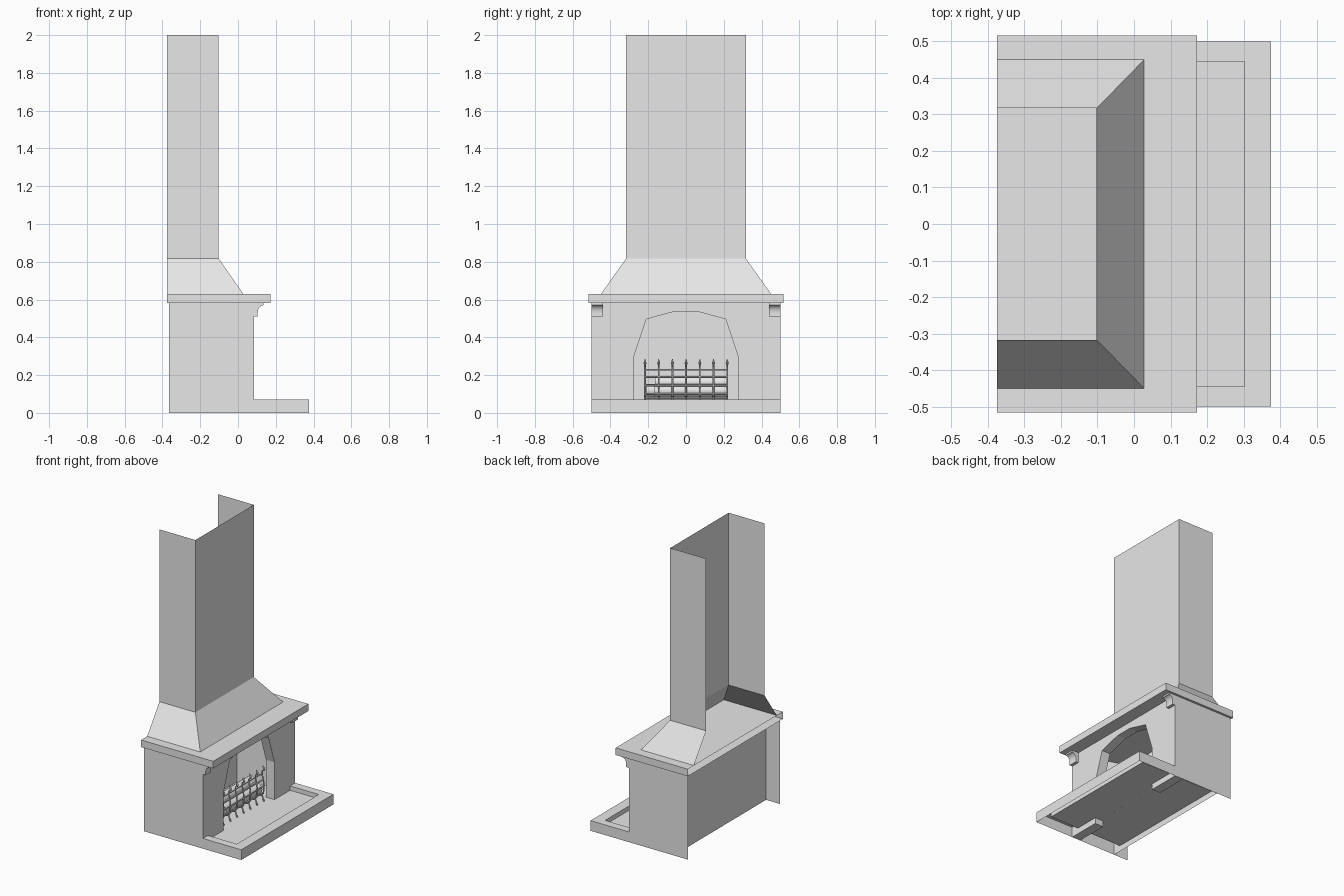
import bpy, bmesh, math
from mathutils import Vector

if "Cube" in bpy.data.objects:
    bpy.data.objects.remove(bpy.data.objects["Cube"])

stone = bpy.data.materials.new("pale_grey")
stone.diffuse_color = (0.8, 0.8, 0.8, 1)
stone.use_nodes = True
stone.node_tree.nodes["Principled BSDF"].inputs["Base Color"].default_value = stone.diffuse_color


def finish(name, bm, smooth=False):
    me = bpy.data.meshes.new(name)
    bm.to_mesh(me)
    bm.free()
    me.materials.append(stone)
    ob = bpy.data.objects.new(name, me)
    bpy.context.collection.objects.link(ob)
    if smooth:
        for o in bpy.context.selected_objects:
            o.select_set(False)
        ob.select_set(True)
        bpy.context.view_layer.objects.active = ob
        bpy.ops.object.shade_smooth_by_angle(angle=math.radians(40))
    return ob


def face(bm, pts):
    return bm.faces.new([bm.verts.new(p) for p in pts])


def box(bm, x0, x1, y0, y1, z0, z1, skip=()):
    """Axis-aligned box; sides named in skip are left open."""
    v = [bm.verts.new((x, y, z)) for x in (x0, x1) for y in (y0, y1) for z in (z0, z1)]
    sides = {"-x": (0, 1, 3, 2), "+x": (4, 6, 7, 5), "-y": (0, 4, 5, 1),
             "+y": (2, 3, 7, 6), "-z": (0, 2, 6, 4), "+z": (1, 5, 7, 3)}
    for key, ids in sides.items():
        if key not in skip:
            bm.faces.new([v[i] for i in ids])


def extrude(bm, pts, vec):
    """Solid made by sweeping a flat outline along vec."""
    geo = bmesh.ops.extrude_face_region(bm, geom=[face(bm, pts)])["geom"]
    bmesh.ops.translate(bm, vec=vec,
                        verts=[g for g in geo if isinstance(g, bmesh.types.BMVert)])
    bmesh.ops.recalc_face_normals(bm, faces=bm.faces)


def strips(bm, sections, x_back):
    """Three-sided bands open towards -x."""
    rings = [[bm.verts.new(p) for p in
              ((x_back, -y, z), (x, -y, z), (x, y, z), (x_back, y, z))]
             for x, y, z in sections]
    for lo, hi in zip(rings, rings[1:]):
        for i in range(3):
            bm.faces.new((lo[i], lo[i + 1], hi[i + 1], hi[i]))


def rod(bm, a, b, r, r2=None, seg=8):
    a, b = Vector(a), Vector(b)
    d = b - a
    m = d.to_track_quat("Z", "Y").to_matrix().to_4x4()
    m.translation = (a + b) / 2
    bmesh.ops.create_cone(bm, cap_ends=True, segments=seg, radius1=r,
                          radius2=r if r2 is None else r2, depth=d.length, matrix=m)


TOP = 0.581      # underside of the shelf
FRONT = 0.084    # face of the front wall
INNER = 0.019    # rear of the front wall
BACK = -0.258    # recessed back wall
FLOOR = 0.04     # sunken hearth floor

# Chimney and hood: three-sided sheet, open at the back and top
bm = bmesh.new()
strips(bm, ((0.028, 0.45, 0.63), (-0.102, 0.317, 0.817), (-0.102, 0.317, 2.0)), -0.375)
finish("chimney_hood", bm)

# Mantel shelf
bm = bmesh.new()
box(bm, -0.375, 0.173, -0.516, 0.516, TOP, 0.63, skip=("-x",))
finish("mantel_shelf", bm)

# Front wall with the arched opening
bm = bmesh.new()
arch = [(0.276, 0.0), (0.276, 0.297), (0.21, 0.496), (0.06, 0.537)]
arch = arch + [(-y, z) for y, z in reversed(arch)]
outline = arch + [(-0.5, 0), (-0.5, TOP), (0.5, TOP), (0.5, 0)]
extrude(bm, [(INNER, y, z) for y, z in outline], (FRONT - INNER, 0, 0))
finish("front_wall", bm)

# Outer side walls and recessed back wall
bm = bmesh.new()
for s in (-1, 1):
    face(bm, [(-0.365, s * 0.5, 0), (INNER, s * 0.5, 0),
              (INNER, s * 0.5, TOP), (-0.365, s * 0.5, TOP)][::-s])
face(bm, [(BACK, -0.5, 0), (BACK, 0.5, 0), (BACK, 0.5, TOP), (BACK, -0.5, TOP)])
finish("body_walls", bm)

# Firebox side walls, narrowing towards the back
bm = bmesh.new()
for s in (-1, 1):
    face(bm, [(BACK, s * 0.36, FLOOR), (INNER, s * 0.445, FLOOR),
              (INNER, s * 0.445, TOP), (BACK, s * 0.36, TOP)][::s])
finish("firebox_sides", bm)

# Hearth: hollow raised rim around a sunken floor
bm = bmesh.new()
strips(bm, ((0.375, 0.5, 0.0), (0.375, 0.5, 0.07), (0.303, 0.445, 0.07),
            (0.303, 0.445, FLOOR)), FRONT)
finish("hearth_rim", bm)
bm = bmesh.new()
face(bm, [(BACK, -0.445, FLOOR), (0.303, -0.445, FLOOR),
          (0.303, 0.445, FLOOR), (BACK, 0.445, FLOOR)])
finish("hearth_floor", bm)

# Curved corbels under the shelf
bm = bmesh.new()
profile = [(FRONT, TOP), (FRONT, 0.51), (0.104, 0.51), (0.104, 0.525)]
profile += [(0.134 - 0.03 * math.cos(t), 0.53 + 0.04 * math.sin(t))
            for t in [i * math.pi / 12 for i in range(7)]]
profile += [(0.134, TOP)]
for y0 in (-0.5, 0.44):
    extrude(bm, [(x, y0, z) for x, z in profile], (0, 0.06, 0))
finish("corbels", bm, True)

# Fire grate: curved uprights with pointed tips, cross rails and feet
bm = bmesh.new()
path = [(-0.16, 0.075), (0.02, 0.075), (0.04, 0.095), (0.045, 0.14), (0.04, 0.19),
        (0.03, 0.225), (0.032, 0.245), (0.045, 0.258)]
for i in range(7):
    y = -0.217 + i * 0.0725
    for (xa, za), (xb, zb) in zip(path, path[1:]):
        rod(bm, (xa, y, za), (xb, y, zb), 0.0045)
    rod(bm, (0.045, y, 0.25), (0.046, y, 0.263), 0.004, 0.008)
    rod(bm, (0.046, y, 0.263), (0.036, y, 0.284), 0.008, 0.002)
    # foot below each upright
    rod(bm, (0.03, y, 0.08), (0.045, y, FLOOR), 0.0045)
for x, z in ((0.03, 0.228), (0.04, 0.19), (0.045, 0.145), (0.04, 0.10), (-0.14, 0.075)):
    rod(bm, (x, -0.219, z), (x, 0.219, z), 0.004)
for y in (-0.217, 0.217):
    rod(bm, (-0.14, y, FLOOR), (-0.14, y, 0.08), 0.005)
finish("fire_grate", bm, True)

# Stacked logs
bm = bmesh.new()
for x, z, y0, y1 in ((-0.005, 0.117, -0.17, 0.22), (-0.085, 0.117, -0.21, 0.21),
                     (-0.045, 0.16, -0.165, 0.215)):
    rod(bm, (x, y0, z), (x, y1, z), 0.036, seg=16)
finish("logs", bm, True)
